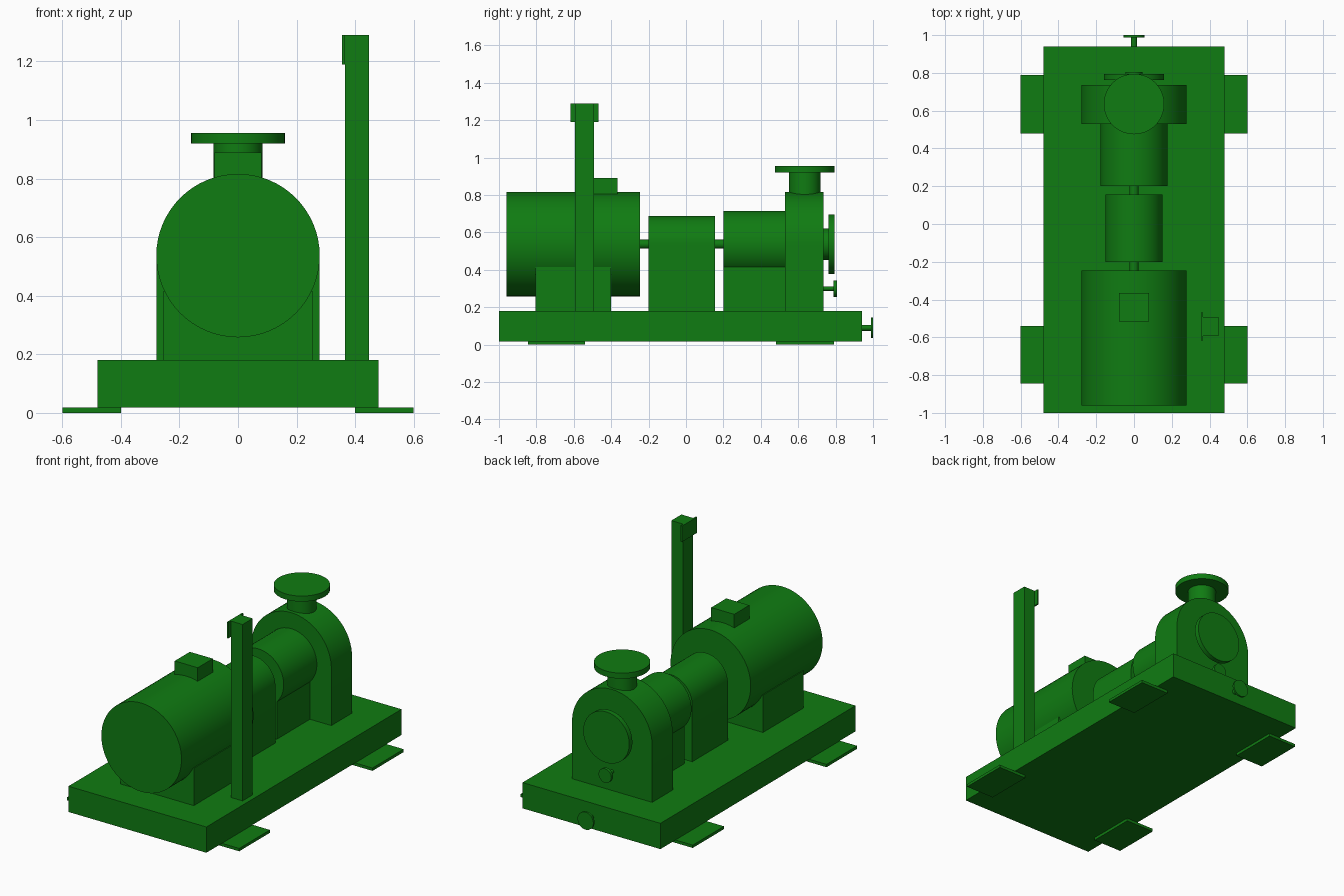
import bpy
import bmesh
from math import pi, cos, sin, radians
from mathutils import Matrix

cube = bpy.data.objects.get("Cube")
if cube:
    bpy.data.objects.remove(cube)

green = bpy.data.materials.new("machine_green")
green.use_nodes = True
green.diffuse_color = (0.005, 0.2, 0.006, 1)
green.node_tree.nodes["Principled BSDF"].inputs["Base Color"].default_value = green.diffuse_color

SHAFT_Z = 0.537
DECK_Z = 0.18


def finish(name, bm, smooth=False):
    bmesh.ops.recalc_face_normals(bm, faces=bm.faces)
    mesh = bpy.data.meshes.new(name)
    bm.to_mesh(mesh)
    bm.free()
    mesh.materials.append(green)
    ob = bpy.data.objects.new(name, mesh)
    bpy.context.collection.objects.link(ob)
    if smooth:
        bpy.ops.object.select_all(action='DESELECT')
        ob.select_set(True)
        bpy.context.view_layer.objects.active = ob
        bpy.ops.object.shade_smooth_by_angle(angle=radians(30))
    return ob


def box(name, x, y, z):
    bm = bmesh.new()
    size = [b - a for a, b in (x, y, z)]
    mid = [(a + b) / 2 for a, b in (x, y, z)]
    bmesh.ops.create_cube(bm, size=1, matrix=Matrix.Translation(mid) @ Matrix.Diagonal((*size, 1)))
    return finish(name, bm)


def cylinder(name, radius, start, end, axis='Y', z=SHAFT_Z, y=0):
    bm = bmesh.new()
    mid = (start + end) / 2
    if axis == 'Y':
        place = Matrix.Translation((0, mid, z)) @ Matrix.Rotation(pi / 2, 4, 'X')
    else:
        place = Matrix.Translation((0, y, mid))
    bmesh.ops.create_cone(bm, cap_ends=True, segments=64, radius1=radius, radius2=radius,
                          depth=end - start, matrix=place)
    return finish(name, bm, True)


def arch(name, radius, start, end):
    """Straight sides from the deck with a half-round top about the shaft."""
    bm = bmesh.new()
    steps = 32
    outline = [(-radius, DECK_Z), (radius, DECK_Z)]
    outline += [(radius * cos(pi * i / steps), SHAFT_Z + radius * sin(pi * i / steps))
                for i in range(steps + 1)]
    face = bm.faces.new([bm.verts.new((x, start, z)) for x, z in outline])
    out = bmesh.ops.extrude_face_region(bm, geom=[face], use_keep_orig=True)
    moved = [v for v in out["geom"] if isinstance(v, bmesh.types.BMVert)]
    bmesh.ops.translate(bm, verts=moved, vec=(0, end - start, 0))
    return finish(name, bm, True)


# Base skid and its four mounting feet
box("base_skid", (-0.48, 0.48), (-1.0, 0.94), (0.018, DECK_Z))
for end, y in (("front", (-0.845, -0.54)), ("back", (0.48, 0.79))):
    box(end + "_left_foot", (0.4, 0.6), y, (0, 0.018))
    box(end + "_right_foot", (-0.6, -0.4), y, (0, 0.018))

# Motor with pedestal and terminal box
cylinder("motor_body", 0.279, -0.96, -0.245)
box("motor_pedestal", (-0.256, 0.256), (-0.805, -0.4), (DECK_Z, 0.415))
box("terminal_box", (-0.08, 0.08), (-0.515, -0.365), (0.75, 0.89))

# Drive shaft and coupling guard
cylinder("drive_shaft", 0.024, -0.26, 0.22)
arch("coupling_guard", 0.152, -0.2, 0.155)

# Bearing housing with support
cylinder("bearing_housing", 0.178, 0.2, 0.54)
box("bearing_support", (-0.13, 0.13), (0.2, 0.54), (DECK_Z, 0.45))

# Pump casing with inlet and outlet
arch("pump_casing", 0.279, 0.53, 0.735)
cylinder("inlet_neck", 0.084, 0.72, 0.765)
cylinder("inlet_flange", 0.16, 0.762, 0.793)
cylinder("outlet_neck", 0.084, 0.75, 0.925, 'Z', y=0.635)
cylinder("outlet_flange", 0.16, 0.92, 0.955, 'Z', y=0.635)

# Drain plugs on casing and skid
cylinder("casing_drain_stem", 0.012, 0.72, 0.79, z=0.3)
cylinder("casing_drain_cap", 0.044, 0.788, 0.806, z=0.3)
cylinder("skid_drain_stem", 0.016, 0.93, 0.99, z=0.09)
cylinder("skid_drain_cap", 0.055, 0.988, 1.0, z=0.09)

# Control post with panel
box("control_post", (0.365, 0.447), (-0.593, -0.493), (DECK_Z, 1.29))
box("control_panel", (0.355, 0.365), (-0.618, -0.468), (1.19, 1.29))
